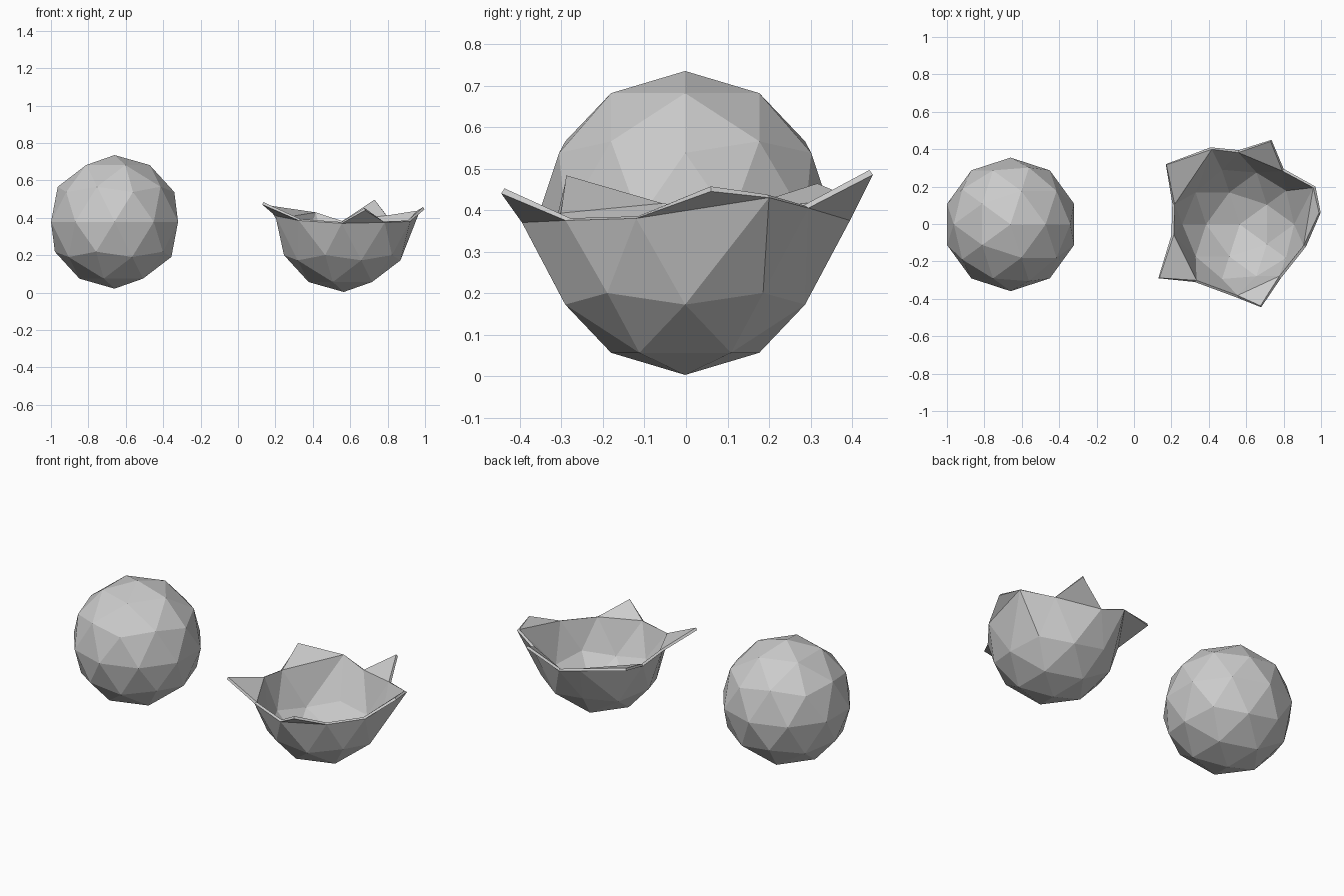
import bpy, bmesh, math
from mathutils import Vector

if "Cube" in bpy.data.objects:
    bpy.data.objects.remove(bpy.data.objects["Cube"])

R = 0.357


def faceted_ball(name, centre, edit=None):
    """Flat-shaded 80-face ball, optionally reshaped before it is finished."""
    bm = bmesh.new()
    bmesh.ops.create_icosphere(bm, subdivisions=2, radius=R)
    if edit:
        edit(bm, Vector(centre))
    me = bpy.data.meshes.new(name)
    bm.to_mesh(me)
    bm.free()
    ob = bpy.data.objects.new(name, me)
    ob.location = centre
    bpy.context.collection.objects.link(ob)
    return ob


# Rim corners and bent-out points of the broken shell, keyed by angle in degrees
RIM = {
    18: (.97, .2, .43), 54: (.80, .295, .405), 90: (.56, .395, .375),
    126: (.41, .41, .42), 162: (.205, .11, .39), 198: (.2, -.06, .41),
    234: (.325, -.31, .385), 270: (.555, -.395, .37),
    306: (.785, -.29, .375), 342: (.92, -.12, .38),
}
POINTS = {
    0: (.998, .06, .445), 72: (.735, .45, .485), 144: (.17, .32, .45),
    216: (.13, -.29, .47), 288: (.68, -.445, .44),
}


def break_open(bm, centre):
    # Remove the cap, leaving the lower half plus five triangles on the rim
    cap = [v for v in bm.verts if v.co.z > 0.48 * R]
    bmesh.ops.delete(bm, geom=cap, context='VERTS')
    # Spread the rim and fold the triangles outward
    for v in bm.verts:
        if v.co.z < -0.1 * R:
            continue
        table = POINTS if v.co.z > 0.2 * R else RIM
        ang = math.degrees(math.atan2(v.co.y, v.co.x))
        key = min(table, key=lambda k: abs((k - ang + 180) % 360 - 180))
        v.co = Vector(table[key]) - centre


# Whole ball
faceted_ball("whole_ball", (-0.66, -0.002, 0.378))

# Open shell with a thin wall
shell = faceted_ball("broken_shell", (0.565, -0.002, 0.36), break_open)
wall = shell.modifiers.new("wall", 'SOLIDIFY')
wall.thickness = 0.015
wall.offset = -1
